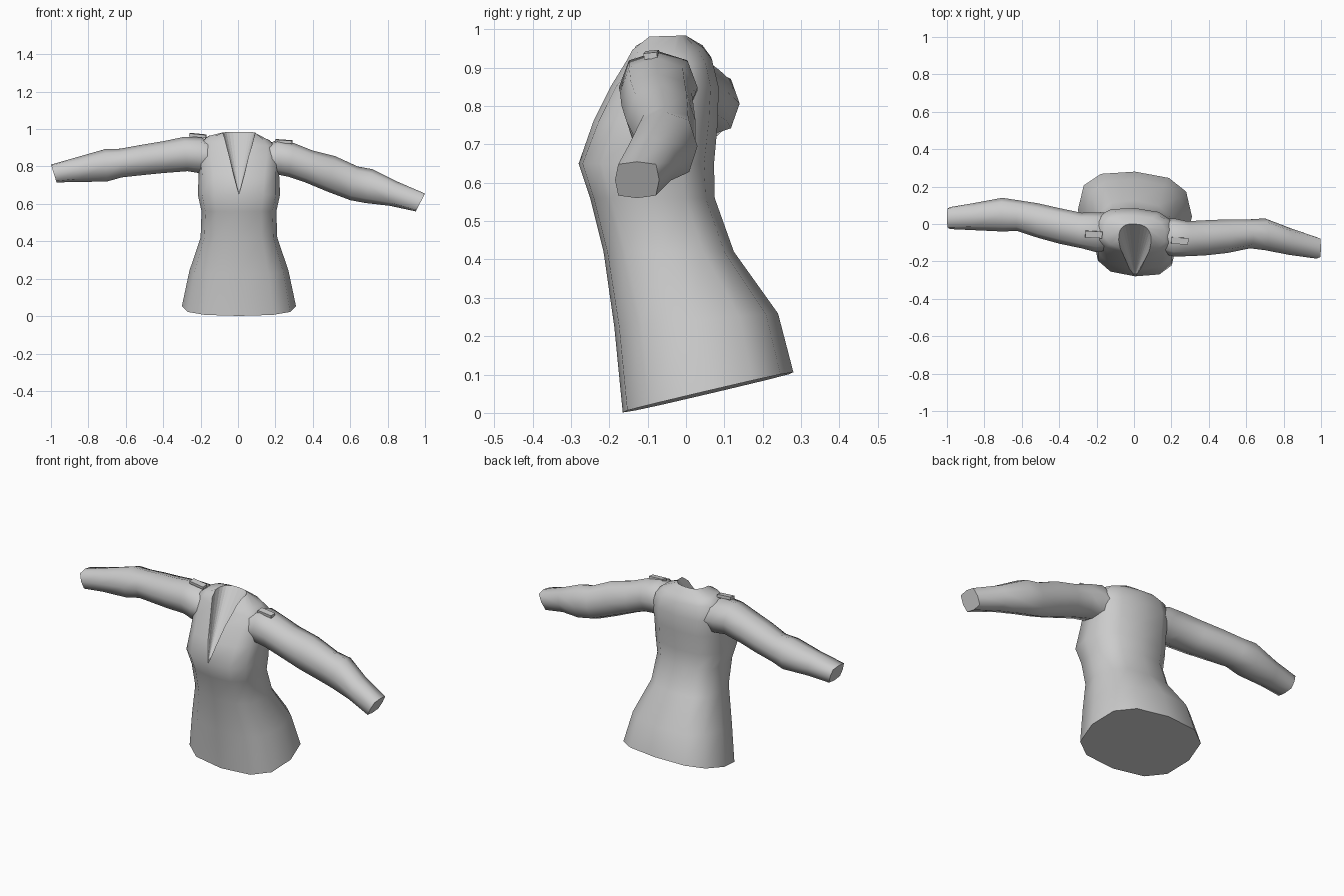
import bpy, bmesh, math
from mathutils import Vector

old = bpy.data.objects.get("Cube")
if old:
    bpy.data.objects.remove(old, do_unlink=True)

cloth = bpy.data.materials.new("grey cloth")
cloth.use_nodes = True
GREY = (0.6, 0.6, 0.6, 1)
cloth.diffuse_color = GREY
cloth.node_tree.nodes["Principled BSDF"].inputs["Base Color"].default_value = GREY


def power(value, p):
    return math.copysign(abs(value) ** p, value)


def loft(bm, rings, closed):
    """Skin a list of point rings with quads and return the vertex rings."""
    rows = [[bm.verts.new(p) for p in ring] for ring in rings]
    count = len(rows[0])
    for low, high in zip(rows, rows[1:]):
        for i in range(count if closed else count - 1):
            j = (i + 1) % count
            bm.faces.new((low[i], low[j], high[j], high[i]))
    for face in bm.faces:
        face.smooth = True
    return rows


def sharpen_rims(bm):
    for edge in bm.edges:
        if edge.is_boundary:
            edge.smooth = False


def finish(bm, name):
    bmesh.ops.recalc_face_normals(bm, faces=bm.faces)
    mesh = bpy.data.meshes.new(name)
    bm.to_mesh(mesh)
    bm.free()
    mesh.materials.append(cloth)
    obj = bpy.data.objects.new(name, mesh)
    bpy.context.collection.objects.link(obj)
    return obj


# Torso: height, half width, front y, back y, tilt, roll, neckline half width
SIDES = 12
TORSO = [
    (0.04, 0.305, -0.165, 0.28, 0.236, 0, 0),
    (0.24, 0.265, -0.187, 0.24, 0.08, 0, 0),
    (0.42, 0.205, -0.215, 0.125, 0, 0, 0),
    (0.56, 0.2, -0.25, 0.075, 0, 0, 0),
    (0.65, 0.22, -0.28, 0.073, 0, 0, 0),
    (0.76, 0.215, -0.24, 0.083, 0, 0, 0.03),
    (0.85, 0.22, -0.195, 0.085, 0, 0, 0.05),
    (0.92, 0.205, -0.155, 0.068, 0, 0.07, 0.07),
    (0.952, 0.165, -0.14, 0.045, 0, 0.07, 0.078),
    (0.984, 0.087, -0.18, 0, 0.03, 0, 0.087),
]


def torso_ring(z, half, front, back, tilt, roll, gap):
    p = 0.75
    start = math.asin(min(1, (gap / half) ** (1 / p)))
    mid, depth = (front + back) / 2, (back - front) / 2
    points = []
    for i in range(SIDES + 1):
        a = start + (math.tau - 2 * start) * i / SIDES
        x = half * power(math.sin(a), p)
        y = mid - depth * power(math.cos(a), p)
        points.append((x + 0.005, y - 0.06 * x, z + tilt * y - roll * x))
    return points


bm = bmesh.new()
rows = loft(bm, [torso_ring(*r) for r in TORSO], False)
tip_row = max(i for i, r in enumerate(TORSO) if r[-1] == 0)
# Close the front seam below the neckline
bmesh.ops.weld_verts(bm, targetmap={row[-1]: row[0] for row in rows[:tip_row + 1]})
sharpen_rims(bm)
# Hem cap
bm.faces.new(rows[0][:-1])
# Neckline panel fanned from the point of the V
tip = rows[tip_row][0]
upper = rows[tip_row + 1:]
rim = [row[0] for row in upper] + upper[-1][1:-1] + [row[-1] for row in reversed(upper)]
for a, b in zip(rim, rim[1:]):
    bm.faces.new((tip, a, b))
finish(bm, "shirt_body")

# Sleeves: top x, top z, bottom x, bottom z, front y, back y
LEFT = [
    (0.12, 0.9, 0.14, 0.76, -0.15, 0.03),
    (0.21, 0.943, 0.22, 0.755, -0.175, 0.03),
    (0.3, 0.925, 0.27, 0.745, -0.172, 0.015),
    (0.4, 0.885, 0.36, 0.715, -0.168, 0.02),
    (0.52, 0.855, 0.48, 0.665, -0.155, 0.025),
    (0.64, 0.8, 0.6, 0.62, -0.13, 0.025),
    (0.72, 0.785, 0.68, 0.605, -0.14, 0.03),
    (0.85, 0.72, 0.81, 0.59, -0.165, -0.02),
    (1, 0.655, 0.95, 0.56, -0.185, -0.07),
]
RIGHT = [
    (-0.12, 0.92, -0.13, 0.78, -0.14, 0.06),
    (-0.2, 0.957, -0.21, 0.765, -0.15, 0.062),
    (-0.29, 0.958, -0.27, 0.775, -0.13, 0.06),
    (-0.4, 0.935, -0.4, 0.765, -0.105, 0.085),
    (-0.52, 0.915, -0.5, 0.755, -0.075, 0.11),
    (-0.63, 0.895, -0.62, 0.742, -0.037, 0.128),
    (-0.71, 0.893, -0.7, 0.72, -0.04, 0.14),
    (-0.86, 0.85, -0.85, 0.717, -0.033, 0.112),
    (-1, 0.81, -0.97, 0.715, -0.027, 0.09),
]


def sleeve_ring(tx, tz, bx, bz, front, back, p):
    top, low = Vector((tx, 0, tz)), Vector((bx, 0, bz))
    mid, rise = (top + low) / 2, (top - low) / 2
    ring = []
    for i in range(8):
        a = math.tau * i / 8
        y = (front + back) / 2 + (back - front) / 2 * power(math.cos(a), p)
        ring.append(mid + rise * power(math.sin(a), p) + Vector((0, y, 0)))
    return ring


for name, table in (("left_sleeve", LEFT), ("right_sleeve", RIGHT)):
    bm = bmesh.new()
    last = len(table) - 1
    rows = loft(bm, [sleeve_ring(*r, 0.45 if i == last else 0.85)
                     for i, r in enumerate(table)], True)
    sharpen_rims(bm)
    for row in (rows[0], rows[-1]):
        bm.faces.new(row)
    finish(bm, name)

# Shoulder tabs
for name, place, pitch in (("left_shoulder_tab", (0.245, -0.09, 0.934), 0.07),
                           ("right_shoulder_tab", (-0.215, -0.056, 0.966), 0.1)):
    bm = bmesh.new()
    bmesh.ops.create_cube(bm, size=1)
    bmesh.ops.scale(bm, vec=(0.09, 0.035, 0.016), verts=bm.verts)
    tab = finish(bm, name)
    tab.location = place
    tab.rotation_euler = (0.1, pitch, -0.06)
